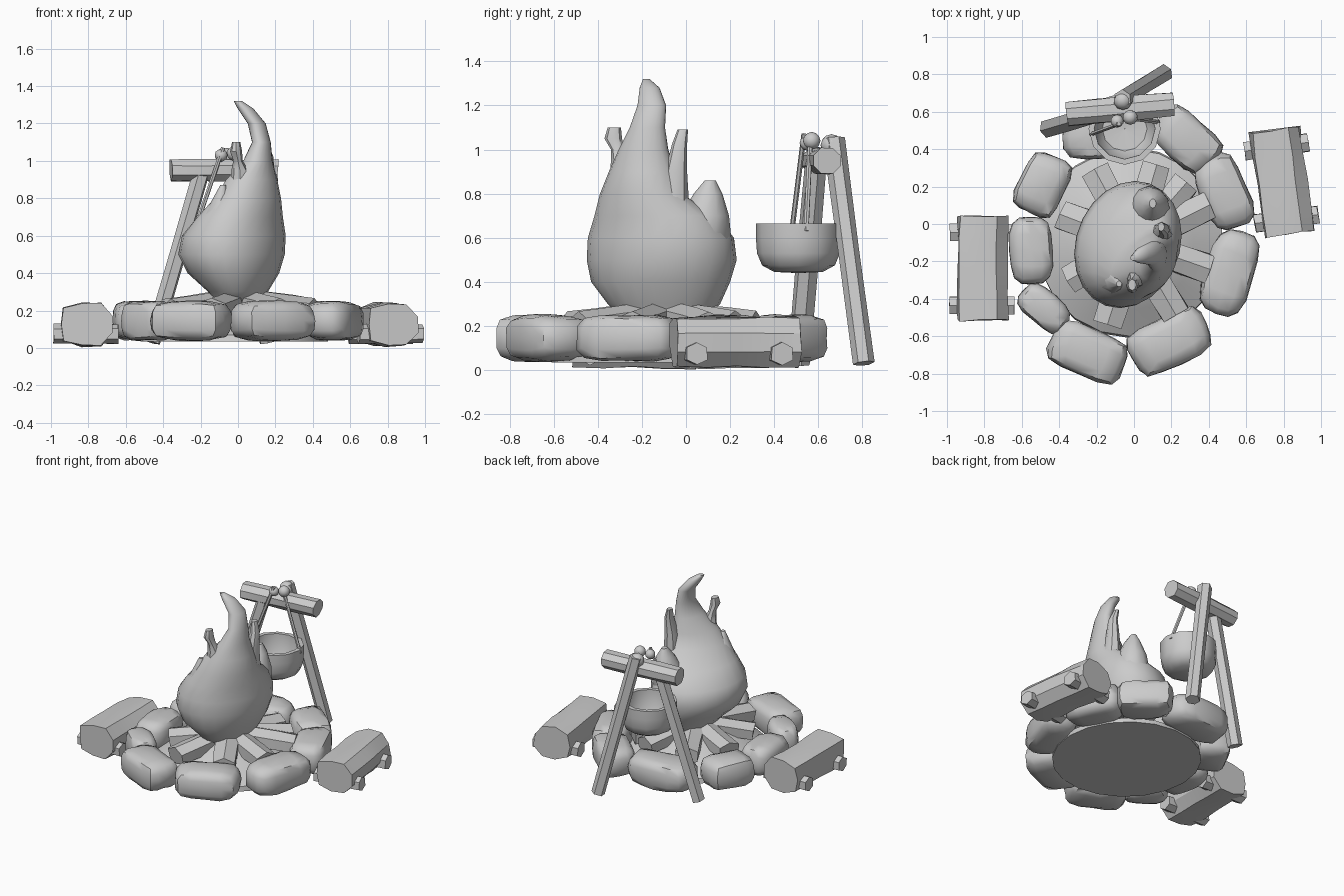
import bpy, bmesh, math, random
from mathutils import Vector, Matrix

if "Cube" in bpy.data.objects:
    bpy.data.objects.remove(bpy.data.objects["Cube"])

random.seed(4)


def finish(name, bm, angle=35):
    bmesh.ops.recalc_face_normals(bm, faces=bm.faces)
    me = bpy.data.meshes.new(name)
    bm.to_mesh(me)
    bm.free()
    for p in me.polygons:
        p.use_smooth = True
    me.set_sharp_from_angle(angle=math.radians(angle))
    ob = bpy.data.objects.new(name, me)
    bpy.context.collection.objects.link(ob)
    return ob


def skin(bm, rings, caps=True):
    vs = [[bm.verts.new(c) for c in r] for r in rings]
    n = len(vs[0])
    for a, b in zip(vs, vs[1:]):
        for i in range(n):
            j = (i + 1) % n
            bm.faces.new((a[i], a[j], b[j], b[i]))
    if caps:
        bm.faces.new(vs[0])
        bm.faces.new(vs[-1])


def loft(name, sections, n=14, angle=40, skew=0.0, caps=True):
    """Stack of horizontal ellipses (x, y, z, rx, ry[, scoop]); scoop flattens the back left side."""
    bm = bmesh.new()
    rings = []
    for x, y, z, rx, ry, *scoop in sections:
        ring = []
        for i in range(n):
            t = 2 * math.pi * i / n
            a = rx * math.cos(t)
            b = ry * (skew * math.cos(t) + math.sqrt(1 - skew * skew) * math.sin(t))
            d = (b - a) / 2
            if scoop and d > 0:
                a, b = a + d * scoop[0], b - d * scoop[0]
            ring.append((x + a, y + b, z))
        rings.append(ring)
    skin(bm, rings, caps)
    return finish(name, bm, angle)


def beam(name, p, q, w, h, n=6, jitter=0.0, steps=(0, 0.5, 1), power=2.0):
    """Rough bar from p to q with a superelliptic section w x h (half sizes)."""
    p, q = Vector(p), Vector(q)
    d = (q - p).normalized()
    side = d.cross(Vector((0, 0, 1))).normalized()
    up = side.cross(d)
    prof = []
    for i in range(n):
        t = 2 * math.pi * (i + 0.5) / n
        c, s = math.cos(t), math.sin(t)
        k = (abs(c) ** power + abs(s) ** power) ** (-1 / power)
        prof.append((k * c, k * s))
    rings = []
    for f in steps:
        r = []
        for a, b in prof:
            g = 1 + random.uniform(-jitter, jitter)
            r.append(p.lerp(q, f) + side * a * w * g + up * b * h * g
                     + d * random.uniform(-jitter, jitter) * w)
        rings.append(r)
    bm = bmesh.new()
    skin(bm, rings)
    return finish(name, bm, 30)


def stone(name, x, y, length, width, deg, z0=0.04, z1=0.25):
    bm = bmesh.new()
    bmesh.ops.create_cube(bm, size=2)
    bmesh.ops.subdivide_edges(bm, edges=bm.edges, cuts=3, use_grid_fill=True)
    ph = random.uniform(0, 6)
    for v in bm.verts:
        c = v.co
        k = sum(abs(a) ** 4 for a in c) ** (-1 / 4)
        v.co = c * k * (1 + 0.035 * math.sin(3 * c.x + 2 * c.y + ph) + random.uniform(-.02, .02))
    m = (Matrix.Translation((x, y, (z0 + z1) / 2)) @ Matrix.Rotation(math.radians(deg), 4, 'Z')
         @ Matrix.Diagonal((length / 2, width / 2, (z1 - z0) / 2, 1)))
    bm.transform(m)
    return finish(name, bm, 45)


# Ring of stones
for i, s in enumerate([
        (-.25, -.685, .43, .26, -22), (.19, -.63, .45, .27, 27), (.51, -.26, .45, .26, 72),
        (.48, .17, .4, .25, 112), (.28, .45, .38, .25, -42), (-.14, .48, .48, .26, 3),
        (-.49, .21, .34, .25, 66), (-.55, -.14, .35, .23, 92), (-.48, -.45, .29, .18, -42)]):
    stone(f"ring_stone_{i + 1}", *s)

# Ash mound under the fire
loft("ash_mound", [(-.02, -.1, .035, .5, .51), (-.02, -.1, .07, .5, .5),
                   (-.02, -.1, .15, .34, .36), (-.02, -.1, .26, .14, .18)], 20)

# Firewood pointing at the centre
for i, (x, y) in enumerate([(-.21, .29), (.12, .31), (-.39, .05), (-.35, -.3), (-.14, -.53),
                            (.22, -.48), (.4, -.24), (.4, .1), (.28, .22)]):
    beam(f"firewood_{i + 1}", (x, y, .2), (x * .25, -.1 + (y + .1) * .25, .24),
         .08, .066, 6, .08, (0, .4, 1), 3)

# Flame body, slightly flattened towards the back left, and its tongues
loft("flame_body", [
    (0, -.1, .24, .13, .2), (0, -.1, .3, .16, .255), (-.025, -.115, .4, .245, .315),
    (-.035, -.11, .5, .285, .34), (-.025, -.11, .6, .28, .335, .05), (0, -.125, .7, .24, .29, .25),
    (.04, -.19, .8, .19, .2, .35), (.065, -.19, .9, .145, .16, .3), (.105, -.19, 1, .08, .115, .1),
    (.125, -.175, 1.1, .05, .08), (.1, -.155, 1.2, .048, .065),
    (.04, -.165, 1.28, .042, .045), (-.0, -.18, 1.32, .022, .015)], 22, 50, .15)
loft("flame_tongue_front", [(.02, -.28, .72, .07, .08), (.01, -.295, .95, .045, .045),
                            (0, -.31, 1, .025, .03), (-.01, -.33, 1.05, .032, .04),
                            (-.01, -.325, 1.1, .022, .03)], 8)
loft("flame_tongue_back", [(.15, -.07, .65, .07, .09), (.15, -.045, .9, .045, .05),
                           (.16, -.03, 1.02, .03, .035), (.145, -.015, 1.09, .018, .024)], 8)
loft("flame_peak_back", [(.05, .03, .45, .1, .1), (.08, .06, .6, .12, .145),
                         (.09, .085, .7, .1, .11), (.1, .1, .8, .055, .065),
                         (.1, .11, .86, .018, .025)], 12, 50)
loft("flame_peak_left", [(-.12, -.23, .45, .1, .1), (-.12, -.26, .65, .11, .13),
                         (-.09, -.3, .77, .06, .07), (-.08, -.32, .87, .015, .015)], 10, 50)

# Log seats on two cross supports each
for tag, x, y, deg in (("left", -.81, -.235, 0), ("right", .79, .225, 8)):
    m = Matrix.Translation((x, y, 0)) @ Matrix.Rotation(math.radians(deg), 4, 'Z')
    beam(f"{tag}_log_seat", m @ Vector((0, -.28, .125)), m @ Vector((0, .28, .125)),
         .134, .115, 9, .06, (0, .25, .5, .75, 1), 4)
    for i, b in enumerate((.19, -.2)):
        beam(f"{tag}_log_support_{i + 1}", m @ Vector((-.175, b, .075)),
             m @ Vector((.17, b, .075)), .05, .052, 6, .07, (0, .5, 1), 3)

# Pot stand: two legs, cross bar and lashing knots
beam("stand_leg_left", (-.46, .51, .03), (-.19, .59, .96), .048, .045, 6, .04, power=3)
beam("stand_leg_back", (.16, .805, .03), (-.06, .67, 1.05), .045, .045, 6, .04, power=3)
beam("stand_cross_bar", (-.36, .59, .95), (.21, .64, .95), .07, .063, 8, .08, (0, .3, .6, 1))
for i, (x, y, z, r) in enumerate([(-.02, .57, 1.04, .04), (-.09, .55, 1.03, .035),
                                  (-.06, .66, 1.02, .05)]):
    bm = bmesh.new()
    bmesh.ops.create_icosphere(bm, subdivisions=2, radius=r,
                               matrix=Matrix.Translation((x, y, z)))
    finish(f"lashing_knot_{i + 1}", bm)

# Open hanging pot with wall thickness
loft("pot", [(-.05, .51, z, r, r) for r, z in (
    (.001, .44), (.11, .445), (.165, .475), (.188, .53), (.193, .6), (.193, .665),
    (.163, .665), (.158, .54), (.12, .48), (.001, .47))], 12, 40, caps=False)

# Ropes holding the pot
for tag, p, q in (("left", (-.23, .48, .63), (-.08, .535, 1.07)),
                  ("right", (.13, .545, .63), (-.03, .565, 1.07))):
    beam(f"pot_rope_{tag}", p, q, .012, .012, 6)
